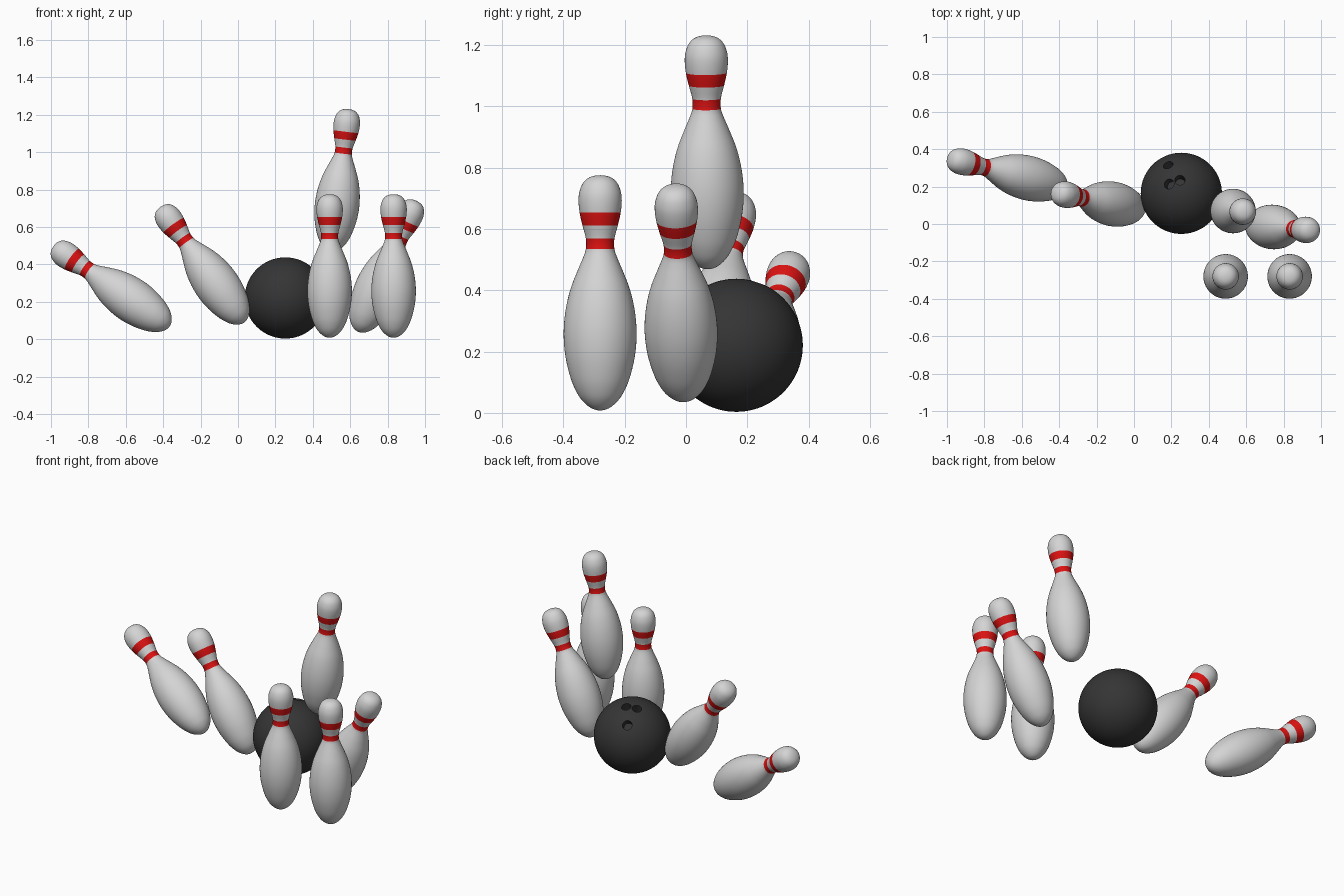
import bpy, bmesh, math
from mathutils import Vector

if "Cube" in bpy.data.objects:
    bpy.data.objects.remove(bpy.data.objects["Cube"])


def material(name, rgb):
    m = bpy.data.materials.new(name)
    m.diffuse_color = (*rgb, 1)
    m.use_nodes = True
    m.node_tree.nodes["Principled BSDF"].inputs["Base Color"].default_value = m.diffuse_color
    return m


white = material("pin_white", (0.66, 0.66, 0.66))
red = material("stripe_red", (0.72, 0.006, 0.006))
black = material("ball_black", (0.035, 0.035, 0.035))

# Pin profile: (radius, height); stripe edges are profile points
PROFILE = [(0, 0), (0.029, 0.0075), (0.0565, 0.03), (0.077, 0.06), (0.096, 0.105),
           (0.113, 0.175), (0.119, 0.25), (0.113, 0.325), (0.097, 0.395),
           (0.074, 0.455), (0.055, 0.5), (0.0465, 0.527), (0.0465, 0.56),
           (0.0575, 0.603), (0.067, 0.645), (0.0705, 0.685), (0.067, 0.715),
           (0.055, 0.743), (0.033, 0.761), (0, 0.767)]
STRIPES = [(0.527, 0.56), (0.603, 0.645)]
STEPS, SIDES = 4, 64


def smooth_profile():
    pts = [Vector(p) for p in PROFILE]
    first = Vector((-pts[1].x, pts[1].y))
    last = Vector((-pts[-2].x, pts[-2].y))
    ext = [first] + pts + [last]
    out = []
    for i in range(1, len(ext) - 2):
        a, b, c, d = ext[i - 1:i + 3]
        for s in range(STEPS):
            t = s / STEPS
            out.append(0.5 * (2 * b + (c - a) * t + (2 * a - 5 * b + 4 * c - d) * t * t
                              + (3 * b - a - 3 * c + d) * t ** 3))
    return out[1:]


def pin_mesh():
    bm = bmesh.new()
    rings = []
    for p in smooth_profile():
        rings.append([bm.verts.new((p.x * math.cos(2 * math.pi * k / SIDES),
                                    p.x * math.sin(2 * math.pi * k / SIDES), p.y))
                      for k in range(SIDES)])
    low = bm.verts.new((0, 0, 0))
    top = bm.verts.new((0, 0, PROFILE[-1][1]))
    for k in range(SIDES):
        n = (k + 1) % SIDES
        bm.faces.new((low, rings[0][n], rings[0][k]))
        bm.faces.new((top, rings[-1][k], rings[-1][n]))
        for a, b in zip(rings, rings[1:]):
            bm.faces.new((a[k], a[n], b[n], b[k]))
    for f in bm.faces:
        f.smooth = True
        z = f.calc_center_median().z
        f.material_index = int(any(a < z < b for a, b in STRIPES))
    me = bpy.data.meshes.new("pin")
    bm.to_mesh(me)
    bm.free()
    me.materials.append(white)
    me.materials.append(red)
    return me


# Pins: name, base point, axis direction
PINS = [("standing_pin_left", (0.49, -0.28, 0.008), (0, 0, 1)),
        ("standing_pin_right", (0.832, -0.28, 0.008), (0, 0, 1)),
        ("flying_pin", (0.50, 0.071, 0.469), (0.119, -0.007, 0.993)),
        ("leaning_pin_right", (0.6415, -0.007, 0.04), (0.406, -0.036, 0.913)),
        ("leaning_pin_left", (0.033, 0.078, 0.09), (-0.584, 0.116, 0.804)),
        ("falling_pin_left", (-0.366, 0.196, 0.07), (-0.808, 0.2, 0.554))]
mesh = pin_mesh()
for name, base, axis in PINS:
    ob = bpy.data.objects.new(name, mesh)
    bpy.context.collection.objects.link(ob)
    ob.location = base
    ob.rotation_mode = 'QUATERNION'
    ob.rotation_quaternion = Vector((0, 0, 1)).rotation_difference(Vector(axis))

# Ball
R, CENTRE = 0.217, Vector((0.253, 0.164, 0.2205))
bpy.ops.mesh.primitive_uv_sphere_add(segments=96, ring_count=48, radius=R, location=CENTRE)
ball = bpy.context.object
ball.name = "ball"
ball.data.materials.append(black)

# Finger holes cut along the radial direction
for x, y in [(-0.071, 0.152), (-0.066, 0.050), (-0.007, 0.071)]:
    d = Vector((x, y, math.sqrt(R * R - x * x - y * y))).normalized()
    bpy.ops.mesh.primitive_cylinder_add(vertices=32, radius=0.027, depth=0.12,
                                        location=CENTRE + d * R)
    cutter = bpy.context.object
    cutter.name = "hole_cutter"
    cutter.hide_render = True
    cutter.data.materials.append(black)
    cutter.rotation_mode = 'QUATERNION'
    cutter.rotation_quaternion = Vector((0, 0, 1)).rotation_difference(d)
    bpy.context.view_layer.objects.active = ball
    mod = ball.modifiers.new("hole", 'BOOLEAN')
    mod.operation, mod.object, mod.solver = 'DIFFERENCE', cutter, 'EXACT'
    bpy.ops.object.modifier_apply(modifier=mod.name)
    bpy.data.objects.remove(cutter)

bpy.ops.object.select_all(action='DESELECT')
ball.select_set(True)
bpy.context.view_layer.objects.active = ball
bpy.ops.object.shade_smooth_by_angle(angle=math.radians(35))
